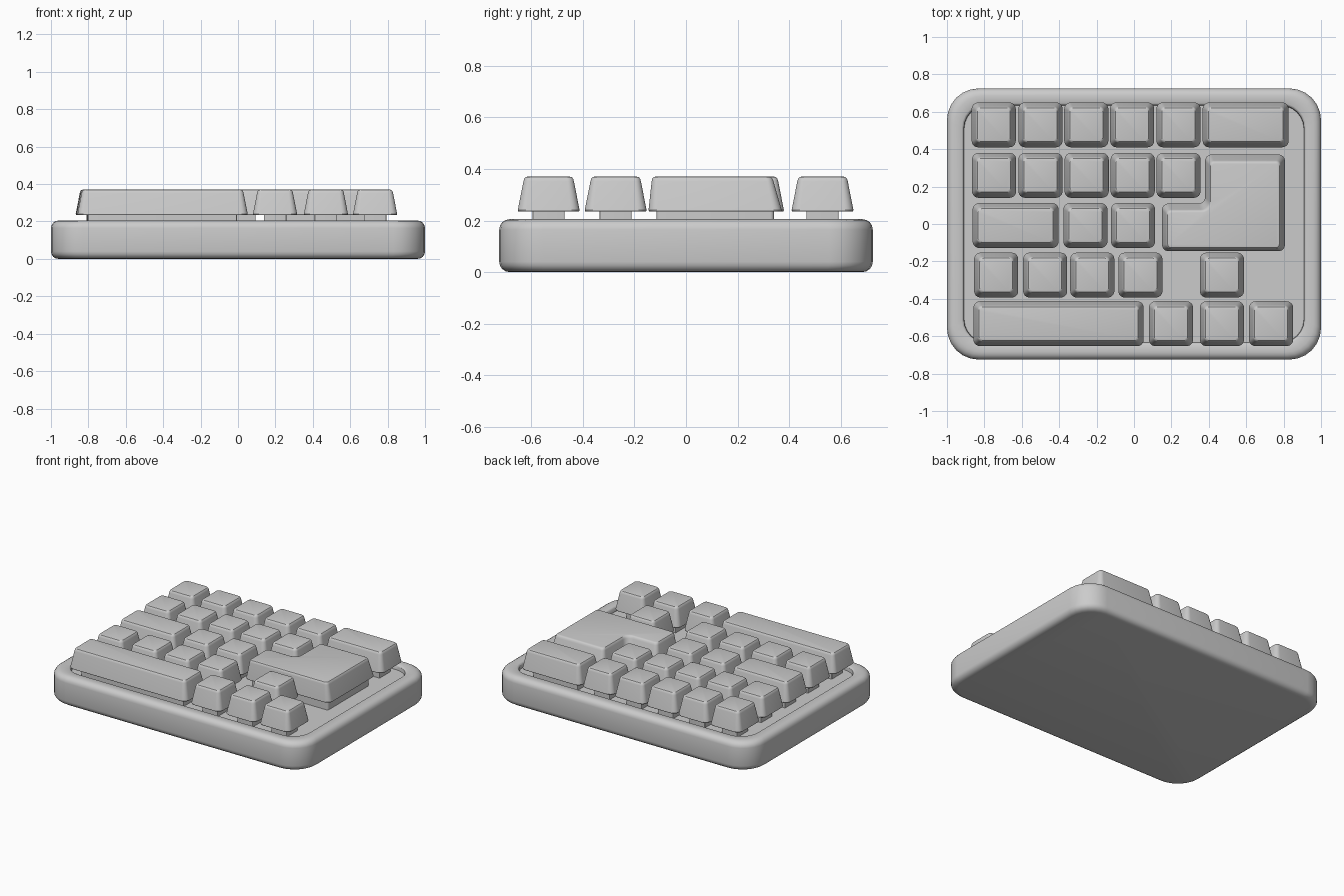
import bpy, bmesh, math
from mathutils import Vector

cube = bpy.data.objects.get("Cube")
if cube:
    bpy.data.objects.remove(cube, do_unlink=True)

grey = bpy.data.materials.new("plain grey")
grey.use_nodes = True
colour = (0.6, 0.6, 0.6, 1)
grey.diffuse_color = colour
grey.node_tree.nodes["Principled BSDF"].inputs["Base Color"].default_value = colour

STEPS = 6        # segments per rounded corner
FLOOR = 0.17     # recessed deck height


def outline(corners, radius, inset):
    """Rounded outline of a right-angled, anticlockwise polygon, moved inward."""
    pts = []
    for i, c in enumerate(corners):
        c = Vector(c)
        d_in = (c - Vector(corners[i - 1])).normalized()
        d_out = (Vector(corners[(i + 1) % len(corners)]) - c).normalized()
        convex = d_in.cross(d_out) > 0
        r = max(radius + (-0.5 if convex else 0.5) * inset, 0.005)
        normals = Vector((-d_in.y, d_in.x)) + Vector((-d_out.y, d_out.x))
        centre = c + normals * inset + (d_out - d_in) * r
        for k in range(STEPS + 1):
            t = math.pi / 2 * k / STEPS
            pts.append(centre - d_out * r * math.cos(t) + d_in * r * math.sin(t))
    return pts


def loft(name, corners, radius, profile, slide=0):
    """Skin the outline through (inset, height) steps and close both ends."""
    bm = bmesh.new()
    z0, z1 = profile[0][1], profile[-1][1]
    rings = []
    for inset, z in profile:
        dy = slide * (z - z0) / (z1 - z0)
        rings.append([bm.verts.new((p.x, p.y + dy, z))
                      for p in outline(corners, radius, inset)])
    n = len(rings[0])
    for low, high in zip(rings, rings[1:]):
        for i in range(n):
            j = (i + 1) % n
            bm.faces.new((low[i], low[j], high[j], high[i]))
    bm.faces.new(rings[0][::-1])
    bm.faces.new(rings[-1])
    mesh = bpy.data.meshes.new(name)
    bm.to_mesh(mesh)
    bm.free()
    mesh.shade_smooth()
    mesh.set_sharp_from_angle(angle=math.radians(32))
    mesh.materials.append(grey)
    obj = bpy.data.objects.new(name, mesh)
    bpy.context.collection.objects.link(obj)
    return obj


def rect(x, y, w, d):
    return [(x - w / 2, y - d / 2), (x + w / 2, y - d / 2),
            (x + w / 2, y + d / 2), (x - w / 2, y + d / 2)]


def bevel(r, z, up):
    """Quarter-round edge, from the flat to the wall or back."""
    steps = [(r - r * math.sin(a), z + (r * math.cos(a) - r) * (1 if up else -1))
             for a in (math.pi / 8 * k for k in range(5))]
    return steps[::-1] if up else steps


# Case with rounded edges and a sunken deck
case_profile = bevel(0.04, 0, False) + bevel(0.04, 0.205, True)
case_profile += [(0.08, 0.205), (0.085, 0.202), (0.09, 0.195), (0.092, FLOOR)]
loft("case", rect(0, 0, 2, 1.45), 0.17, case_profile)

# Keycap and stem shared by all keys
CAP = [(0.002, 0.235), (0, 0.24), (0.022, 0.352), (0.025, 0.362),
       (0.03, 0.368), (0.037, 0.37)]


def key(name, corners, stem_inset, slide=0):
    loft(name + "_cap", corners, 0.035, CAP, slide)
    loft(name + "_stem", corners, 0.03,
         [(stem_inset, FLOOR - 0.01), (stem_inset, 0.24)])


# Rows from back to front: centre y, then (centre x, width)
U, WIDE, LONG = 0.236, 0.46, 0.91
rows = [
    (0.53, [(-0.75, U), (-0.5, U), (-0.255, U), (-0.01, U), (0.238, U), (0.597, WIDE)]),
    (0.26, [(-0.748, U), (-0.5, U), (-0.253, U), (-0.007, U), (0.238, U)]),
    (-0.008, [(-0.633, WIDE), (-0.26, U), (-0.005, U)]),
    (-0.273, [(-0.737, U), (-0.475, U), (-0.223, U), (0.034, U), (0.47, U)]),
    (-0.533, [(-0.403, LONG), (0.198, U), (0.47, U), (0.733, U)]),
]
for r, (y, keys) in enumerate(rows, 1):
    for k, (x, w) in enumerate(keys, 1):
        key(f"row_{r}_key_{k}", rect(x, y, w, 0.24), 0.058)

# Large L-shaped key
key("corner_key", [(0.15, -0.145), (0.807, -0.145), (0.807, 0.372),
                   (0.38, 0.372), (0.38, 0.11), (0.15, 0.11)], 0.03, -0.012)
